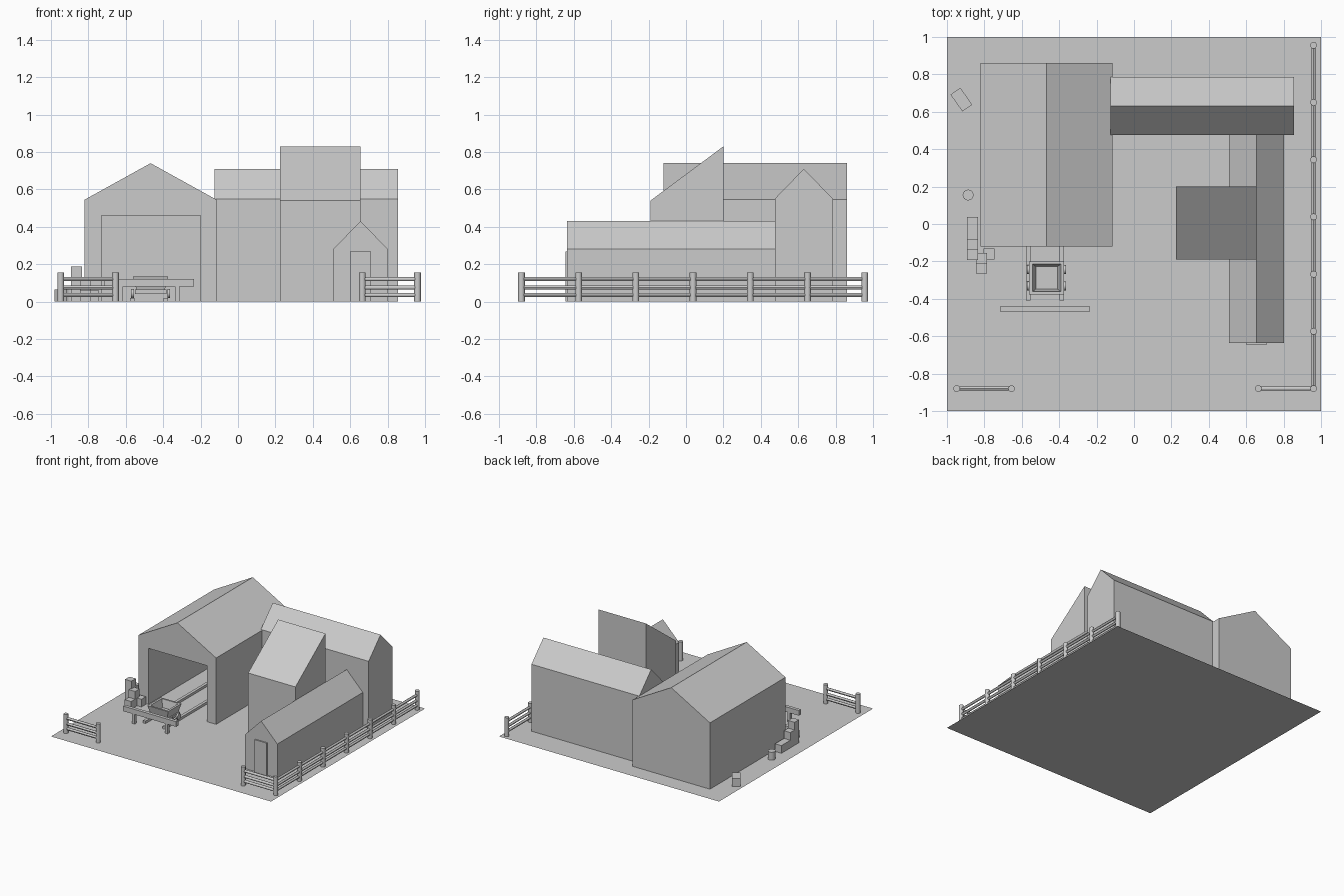
import bpy, bmesh, math

if "Cube" in bpy.data.objects:
    bpy.data.objects.remove(bpy.data.objects["Cube"])


def mesh_object(name, verts, faces):
    me = bpy.data.meshes.new(name)
    me.from_pydata(verts, [], faces)
    bm = bmesh.new()
    bm.from_mesh(me)
    bmesh.ops.recalc_face_normals(bm, faces=bm.faces)
    bm.to_mesh(me)
    bm.free()
    ob = bpy.data.objects.new(name, me)
    bpy.context.collection.objects.link(ob)
    return ob


def box(name, x0, x1, y0, y1, z0, z1, turn=0):
    bpy.ops.mesh.primitive_cube_add(
        size=1, location=((x0 + x1) / 2, (y0 + y1) / 2, (z0 + z1) / 2),
        rotation=(0, 0, turn))
    ob = bpy.context.object
    ob.name = name
    ob.scale = (x1 - x0, y1 - y0, z1 - z0)
    return ob


def prism(name, profile, axis, a, b):
    """Extrude an (u, z) profile from a to b along the x or y axis."""
    n = len(profile)
    verts = [(t, u, z) if axis == 'x' else (u, t, z) for t in (a, b) for u, z in profile]
    faces = [range(n), range(n, 2 * n)]
    faces += [(i, (i + 1) % n, (i + 1) % n + n, i + n) for i in range(n)]
    return mesh_object(name, verts, [tuple(f) for f in faces])


def gable(name, u0, u1, eave, ridge, axis, a, b):
    return prism(name, [(u0, 0), (u1, 0), (u1, eave), ((u0 + u1) / 2, ridge), (u0, eave)],
                 axis, a, b)


def cylinder(name, r, depth, loc, rot=(0, 0, 0), sides=16):
    bpy.ops.mesh.primitive_cylinder_add(vertices=sides, radius=r, depth=depth,
                                        location=loc, rotation=rot)
    ob = bpy.context.object
    ob.name = name
    bpy.ops.object.shade_smooth_by_angle()
    return ob


# Yard
bpy.ops.mesh.primitive_plane_add(size=2)
bpy.context.object.name = "yard"

# Large barn with its deep open doorway
barn = gable("barn", -0.82, -0.115, 0.545, 0.74, 'y', -0.12, 0.86)
cutter = box("doorway_cutter", -0.73, -0.20, -0.3, 0.77, -0.1, 0.46)
cutter.hide_render = True
cutter.display_type = 'WIRE'
mod = barn.modifiers.new("doorway", 'BOOLEAN')
mod.operation = 'DIFFERENCE'
mod.solver = 'EXACT'
mod.object = cutter

# Rear wing, sloping-roof tower, low shed and its door
gable("rear_wing", 0.475, 0.785, 0.55, 0.71, 'x', -0.125, 0.855)
prism("tower", [(-0.19, 0), (0.2, 0), (0.2, 0.83), (-0.19, 0.54)], 'x', 0.225, 0.655)
gable("low_shed", 0.508, 0.802, 0.28, 0.43, 'y', -0.635, 0.48)
box("shed_door", 0.60, 0.712, -0.645, -0.63, 0, 0.267)

# Fence: round posts with three rails between run ends
POST_H, FX, FY = 0.155, 0.96, -0.88
posts = [(FX, FY + i * 0.306) for i in range(7)]
posts += [(0.665, FY), (-0.655, FY), (-0.948, FY)]
for x, y in posts:
    cylinder("fence_post", 0.018, POST_H, (x, y, POST_H / 2))
for z in (0.035, 0.075, 0.12):
    cylinder("side_rail", 0.011, 1.836, (FX, FY + 0.918, z), (math.pi / 2, 0, 0), 12)
    for a, b in ((0.665, FX), (-0.948, -0.655)):
        cylinder("front_rail", 0.011, b - a, ((a + b) / 2, FY, z), (0, math.pi / 2, 0), 12)

# Track running into the barn
for x in (-0.565, -0.387):
    box("track_rail", x - 0.012, x + 0.012, -0.41, 0.76, 0, 0.02)

# Cart: tapered open hopper, chassis and wheels
CX, CY = -0.467, -0.288
rings = [(0.075, 0.07, 0.06), (0.094, 0.088, 0.133), (0.076, 0.074, 0.133), (0.058, 0.06, 0.07)]
verts = [(CX + sx * hx, CY + sy * hy, z) for hx, hy, z in rings
         for sx, sy in ((-1, -1), (1, -1), (1, 1), (-1, 1))]
faces = [(0, 1, 2, 3), (12, 13, 14, 15)]
faces += [(k * 4 + i, k * 4 + (i + 1) % 4, k * 4 + 4 + (i + 1) % 4, k * 4 + 4 + i)
          for k in range(3) for i in range(4)]
mesh_object("cart_hopper", verts, faces)
box("cart_chassis", CX - 0.085, CX + 0.085, CY - 0.08, CY + 0.08, 0.042, 0.065)
for sx in (-1, 1):
    for sy in (-1, 1):
        cylinder("cart_wheel", 0.024, 0.014, (CX + sx * 0.097, CY + sy * 0.044, 0.044),
                 (0, math.pi / 2, 0))

# Barrier at the end of the track
box("barrier_beam", -0.717, -0.235, -0.467, -0.44, 0.08, 0.122)
for x in (-0.625, -0.325):
    box("barrier_leg", x - 0.011, x + 0.011, -0.465, -0.442, 0, 0.08)

# Stacked crates: centre x, centre y, number of layers
S = 0.058
stacks = [(-0.864, 0.008, 1), (-0.864, -0.05, 1), (-0.864, -0.108, 2), (-0.864, -0.163, 3),
          (-0.815, -0.184, 2), (-0.815, -0.236, 1), (-0.775, -0.16, 1)]
for x, y, layers in stacks:
    for k in range(layers):
        box("crate", x - S / 2, x + S / 2, y - S / 2, y + S / 2, k * 0.063, (k + 1) * 0.063)

# Barrel and a turned loose crate beside the barn
cylinder("barrel", 0.029, 0.065, (-0.887, 0.155, 0.0325))
box("loose_crate", -0.978, -0.868, 0.633, 0.697, 0, 0.065, math.radians(-55))
